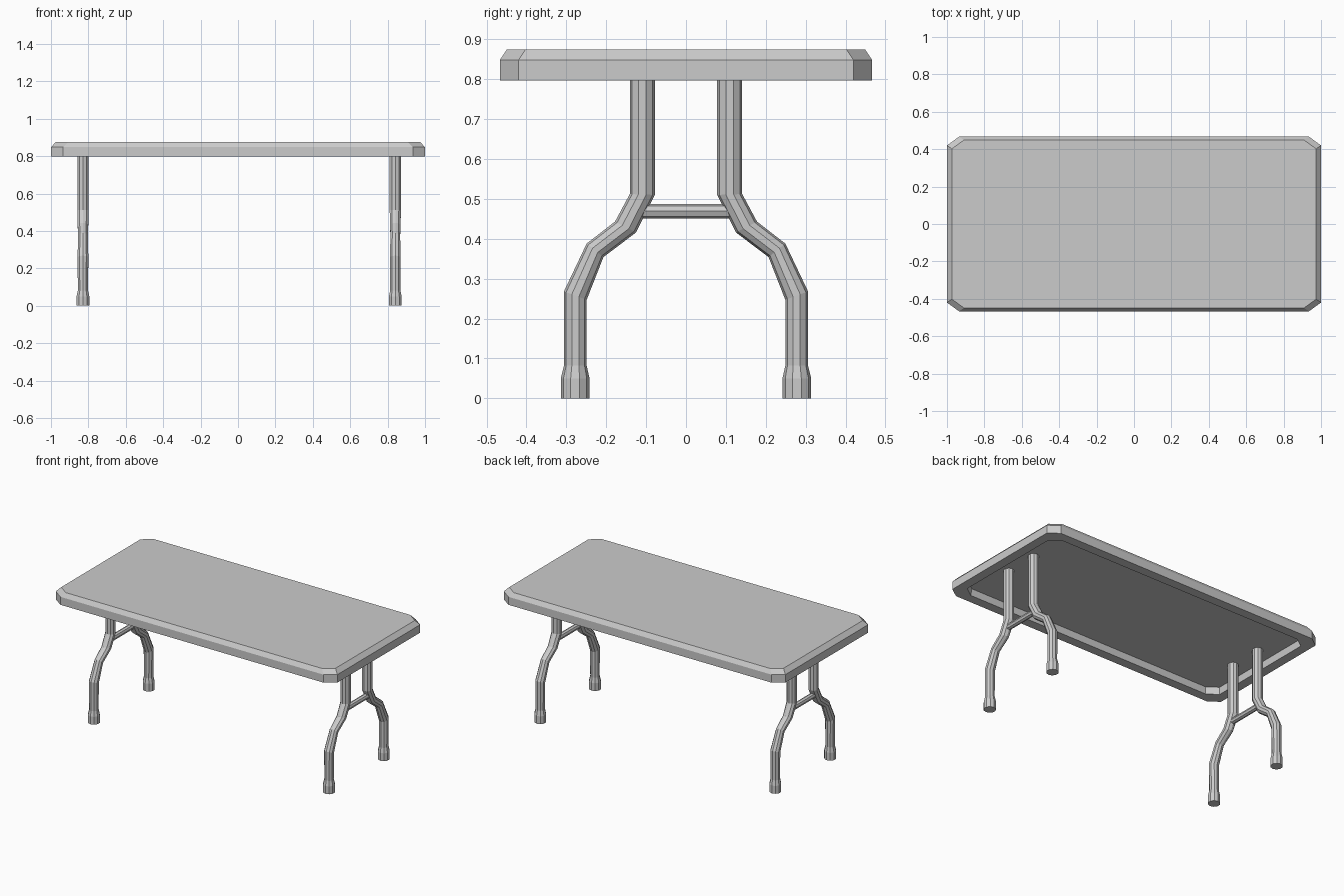
import bpy, bmesh, math
from mathutils import Vector

cube = bpy.data.objects.get("Cube")
if cube:
    bpy.data.objects.remove(cube, do_unlink=True)

grey = bpy.data.materials.new("light grey")
grey.use_nodes = True
colour = (0.6, 0.6, 0.6, 1)
grey.diffuse_color = colour
grey.node_tree.nodes["Principled BSDF"].inputs["Base Color"].default_value = colour


def loft(name, rings, cap_end=True):
    """Skin a list of equal-length closed rings into one flat-shaded object."""
    bm = bmesh.new()
    loops = [[bm.verts.new(p) for p in ring] for ring in rings]
    n = len(loops[0])
    for a, b in zip(loops, loops[1:]):
        for i in range(n):
            j = (i + 1) % n
            bm.faces.new((a[i], a[j], b[j], b[i]))
    bm.faces.new(loops[0])
    bm.faces.new(loops[-1])
    bmesh.ops.recalc_face_normals(bm, faces=bm.faces)
    mesh = bpy.data.meshes.new(name)
    bm.to_mesh(mesh)
    bm.free()
    mesh.materials.append(grey)
    obj = bpy.data.objects.new(name, mesh)
    bpy.context.collection.objects.link(obj)
    return obj


def top_ring(inset_x, inset_y, z):
    """Rectangle with cut corners."""
    x, y = 1.0 - inset_x, 0.467 - inset_y
    cx, cy = 0.065, 0.047
    half = [(x, cy - y), (x, y - cy), (x - cx, y), (cx - x, y)]
    return [Vector((s * px, s * py, z)) for s in (1, -1) for px, py in half]


def tube_ring(x, outer, inner, side, sides=10):
    """Round section spanning an outer and an inner (y, z) point."""
    a = Vector((0, side * outer[0], outer[1]))
    b = Vector((0, side * inner[0], inner[1]))
    centre, arm = (a + b) / 2 + Vector((x, 0, 0)), (a - b) / 2
    width = Vector((min(arm.length, 0.036), 0, 0))
    return [centre + arm * math.cos(t) + width * math.sin(t)
            for t in (2 * math.pi * i / sides for i in range(sides))]


# Table top: recessed underside, rim, side wall, sloped edge, flat top
loft("table_top", [
    top_ring(0.065, 0.065, 0.84),
    top_ring(0.06, 0.06, 0.797),
    top_ring(0, 0, 0.797),
    top_ring(0, 0, 0.848),
    top_ring(0.026, 0.018, 0.875),
])

# Outer and inner silhouette of a leg, from the top down to the foot
leg_profile = [
    ((0.141, 0.84), (0.078, 0.84)),
    ((0.141, 0.512), (0.078, 0.510)),
    ((0.178, 0.443), (0.125, 0.416)),
    ((0.249, 0.388), (0.207, 0.354)),
    ((0.306, 0.268), (0.249, 0.247)),
    ((0.306, 0.082), (0.249, 0.082)),
    ((0.314, 0.05), (0.242, 0.05)),
    ((0.314, 0), (0.242, 0)),
]

for end, x in (("right", -0.829), ("left", 0.841)):
    for place, side in (("front", -1), ("back", 1)):
        loft(f"{end}_{place}_leg",
             [tube_ring(x, o, i, side) for o, i in leg_profile])
    # Crossbar joining the pair of legs
    loft(f"{end}_crossbar", [
        [Vector((x + 0.018 * math.sin(t), y, 0.469 + 0.018 * math.cos(t)))
         for t in (math.pi * i / 4 for i in range(8))]
        for y in (-0.12, 0.12)])
